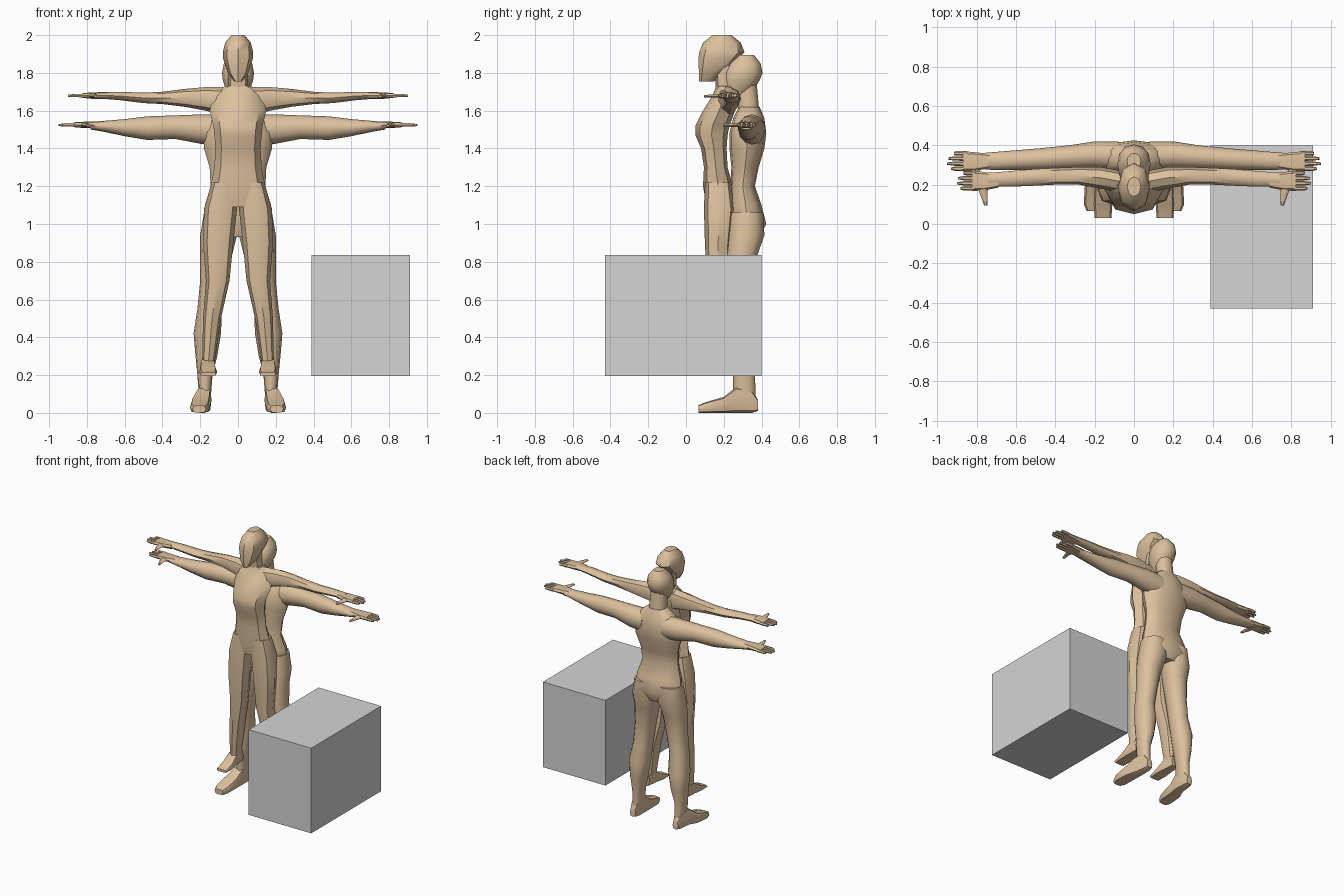
import bpy
import bmesh
from math import cos, sin, pi, radians, copysign

start_cube = bpy.data.objects.get("Cube")
if start_cube:
    bpy.data.objects.remove(start_cube, do_unlink=True)


def make_material(name, colour):
    material = bpy.data.materials.new(name)
    material.use_nodes = True
    material.diffuse_color = (*colour, 1)
    shader = next(n for n in material.node_tree.nodes if n.type == "BSDF_PRINCIPLED")
    shader.inputs["Base Color"].default_value = (*colour, 1)
    return material


TAN = make_material("tan_skin", (.72, .53, .34))
GREY = make_material("light_grey", (.66, .66, .66))


def finish(name, bm, material):
    bmesh.ops.recalc_face_normals(bm, faces=bm.faces)
    mesh = bpy.data.meshes.new(name)
    bm.to_mesh(mesh)
    bm.free()
    mesh.materials.append(material)
    obj = bpy.data.objects.new(name, mesh)
    bpy.context.collection.objects.link(obj)
    return obj


def loft(name, axis, rings, sides=12, power=1.0, mirror=1):
    """Skin a row of rings; each ring is (position, low, high, low, high)."""
    bm = bmesh.new()
    loops = []
    for t, u_low, u_high, v_low, v_high in rings:
        loop = []
        for i in range(sides):
            angle = 2 * pi * i / sides
            c, s = (copysign(abs(f) ** power, f) if abs(f) > 1e-6 else 0
                    for f in (cos(angle), sin(angle)))
            u = (u_low + u_high + c * (u_high - u_low)) / 2
            v = (v_low + v_high + s * (v_high - v_low)) / 2
            x, y, z = {"x": (t, u, v), "y": (u, t, v), "z": (u, v, t)}[axis]
            loop.append(bm.verts.new((x * mirror, y, z)))
        loops.append(loop)
    for a, b in zip(loops, loops[1:]):
        for i in range(sides):
            j = (i + 1) % sides
            bm.faces.new((a[i], a[j], b[j], b[i]))
    bm.faces.new(loops[0])
    bm.faces.new(loops[-1])
    obj = finish(name, bm, TAN)
    bpy.ops.object.select_all(action="DESELECT")
    obj.select_set(True)
    bpy.context.view_layer.objects.active = obj
    bpy.ops.object.shade_smooth_by_angle(angle=radians(42))
    return obj


def column(name, rings, sides):
    """Upright part that is symmetric left to right."""
    loft(name, "z", [(z, -w, w, back, front) for z, w, back, front in rings], sides, .9)


def hand(label, mirror, wrist, tip, y, z):
    """Flat palm, four fingers and a thumb pointing forward."""
    span = tip - wrist
    knuckle = wrist + span * .58
    loft(label + "palm", "x", [
        (wrist - .03, y - .035, y + .035, z - .018, z + .018),
        (wrist + span * .25, y - .05, y + .045, z - .018, z + .017),
        (knuckle, y - .052, y + .05, z - .012, z + .013)], 8, .7, mirror)
    for i, reach in enumerate((.9, 1, .97, .82)):
        mid = y - .039 + i * .026
        end = wrist + span * reach
        loft(label + "finger_" + str(i + 1), "x", [
            (knuckle - .02, mid - .012, mid + .012, z - .011, z + .011),
            (knuckle + .04, mid - .011, mid + .011, z - .01, z + .01),
            (end, mid - .006, mid + .006, z - .008, z + .005)], 6, 1, mirror)
    root = wrist + span * .2
    loft(label + "thumb", "y", [
        (y, root - .03, root + .05, z - .014, z + .014),
        (y - .06, root - .01, root + .03, z - .013, z + .01),
        (y - .125, root - .012, root + .006, z - .011, z + .003)], 6, 1, mirror)


def figure(label, sides, torso, neck, head, arm, leg, foot, hand_spec):
    column(label + "torso", torso, sides)
    column(label + "neck", neck, sides)
    column(label + "head", head, sides)
    for side, mirror in (("left_", 1), ("right_", -1)):
        name = label + side
        loft(name + "arm", "x", arm, sides, 1, mirror)
        loft(name + "leg", "z", leg, sides, .9, mirror)
        loft(name + "foot", "y", foot, 8, .6, mirror)
        hand(name, mirror, *hand_spec)


# Slim front figure, raised above the ground
figure(
    "front_figure_", 8,
    torso=[(1.09, .15, .11, .25), (1.2, .145, .09, .25), (1.3, .125, .095, .22),
           (1.4, .12, .08, .215), (1.47, .125, .05, .22), (1.52, .13, .05, .23),
           (1.6, .15, .09, .26), (1.68, .13, .14, .27), (1.73, .07, .16, .26)],
    neck=[(1.68, .055, .16, .27), (1.84, .05, .15, .25)],
    head=[(1.755, .02, .07, .15), (1.8, .055, .068, .2), (1.88, .08, .066, .28),
          (1.91, .08, .07, .31), (1.96, .068, .09, .29), (2, .035, .14, .24)],
    arm=[(.06, .16, .27, 1.57, 1.725), (.17, .18, .29, 1.6, 1.725),
         (.28, .2, .29, 1.62, 1.715), (.4, .2, .285, 1.635, 1.7),
         (.5, .195, .28, 1.64, 1.695), (.62, .19, .27, 1.655, 1.7),
         (.74, .19, .26, 1.665, 1.7)],
    leg=[(1.22, .01, .14, .1, .24), (1.08, .005, .18, .095, .26),
         (.9, .025, .185, .1, .24), (.7, .045, .17, .11, .23),
         (.5, .09, .185, .13, .25), (.26, .125, .19, .15, .24)],
    foot=[(.03, .115, .2, .195, .215), (.1, .11, .205, .195, .24),
          (.17, .12, .2, .195, .29), (.25, .13, .195, .195, .29)],
    hand_spec=(.72, .9, .22, 1.68))

# Fuller rear figure, standing on the ground
figure(
    "rear_figure_", 12,
    torso=[(.93, .11, .25, .39), (1, .18, .225, .425), (1.1, .175, .23, .4),
           (1.2, .145, .235, .365), (1.3, .15, .24, .385), (1.4, .18, .23, .415),
           (1.48, .185, .23, .425), (1.56, .15, .25, .415), (1.62, .07, .28, .39)],
    neck=[(1.57, .065, .28, .39), (1.74, .055, .26, .375)],
    head=[(1.655, .03, .2, .28), (1.7, .06, .195, .35), (1.76, .08, .195, .39),
          (1.8, .085, .2, .405), (1.85, .075, .23, .395), (1.895, .035, .28, .36)],
    arm=[(.08, .27, .42, 1.41, 1.58), (.2, .28, .42, 1.425, 1.58),
         (.33, .28, .4, 1.45, 1.575), (.48, .275, .385, 1.445, 1.57),
         (.6, .275, .375, 1.465, 1.555), (.72, .275, .365, 1.49, 1.545),
         (.78, .28, .36, 1.5, 1.54)],
    leg=[(1.06, .01, .18, .23, .41), (.94, .005, .2, .22, .415),
         (.84, .03, .2, .21, .38), (.7, .06, .2, .215, .37),
         (.55, .085, .215, .22, .365), (.42, .09, .235, .235, .39),
         (.3, .11, .225, .245, .385), (.2, .135, .215, .25, .365),
         (.07, .145, .205, .25, .37)],
    foot=[(.065, .17, .24, 0, .04), (.1, .15, .255, 0, .055),
          (.2, .145, .25, 0, .085), (.27, .14, .22, 0, .14),
          (.35, .145, .21, 0, .12), (.38, .155, .2, .01, .07)],
    hand_spec=(.76, .95, .32, 1.525))

# Plain crate beside the figures
bm = bmesh.new()
bmesh.ops.create_cube(bm, size=1)
bmesh.ops.scale(bm, vec=(.52, .83, .64), verts=bm.verts)
bmesh.ops.translate(bm, vec=(.65, -.015, .515), verts=bm.verts)
finish("crate", bm, GREY)
